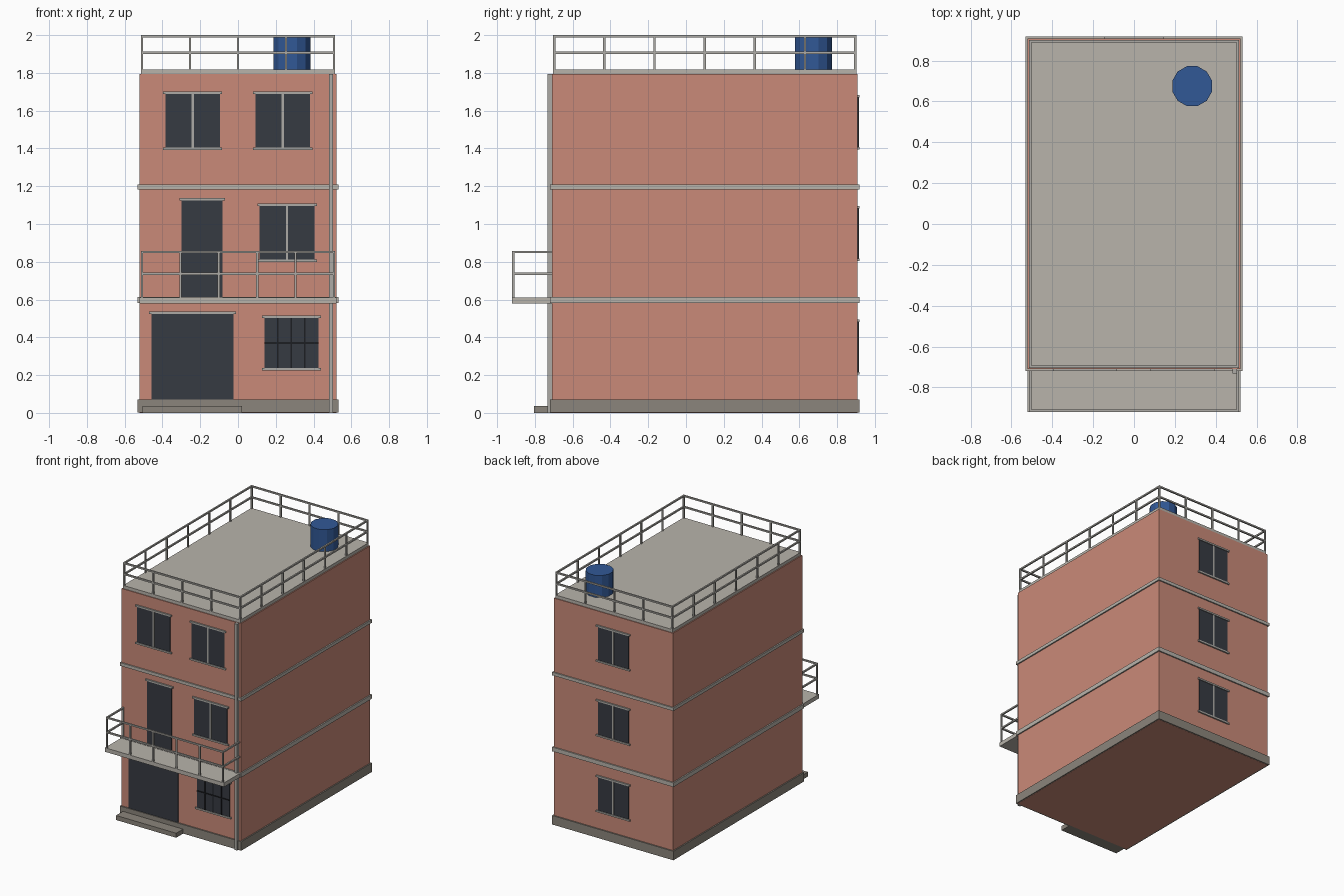
import bpy
import bmesh
import math
from mathutils import Matrix

cube = bpy.data.objects.get("Cube")
if cube:
    bpy.data.objects.remove(cube, do_unlink=True)


def material(name, rgb):
    mat = bpy.data.materials.new(name)
    mat.use_nodes = True
    mat.diffuse_color = (*rgb, 1)
    mat.node_tree.nodes["Principled BSDF"].inputs["Base Color"].default_value = (*rgb, 1)
    return mat


PLASTER = material("terracotta plaster", (0.59, 0.255, 0.19))
CONCRETE = material("light concrete", (0.48, 0.455, 0.41))
STONE = material("dark stone", (0.26, 0.235, 0.20))
METAL = material("grey metal", (0.42, 0.41, 0.38))
GLASS = material("dark glass", (0.037, 0.043, 0.054))
IRON = material("black iron", (0.012, 0.013, 0.016))
BLUE = material("blue plastic", (0.031, 0.098, 0.305))


def finish(name, bm, mat):
    mesh = bpy.data.meshes.new(name)
    bm.to_mesh(mesh)
    bm.free()
    mesh.materials.append(mat)
    obj = bpy.data.objects.new(name, mesh)
    bpy.context.collection.objects.link(obj)
    return obj


def add_box(bm, x, y, z):
    """Add a box spanning the given (low, high) ranges."""
    spans = (x, y, z)
    mid = [(a + b) / 2 for a, b in spans]
    size = [abs(b - a) for a, b in spans]
    bmesh.ops.create_cube(bm, size=1, matrix=Matrix.Translation(mid) @ Matrix.Diagonal((*size, 1)))


def box(name, x, y, z, mat):
    bm = bmesh.new()
    add_box(bm, x, y, z)
    return finish(name, bm, mat)


FRONT, BACK = -0.71, 0.908
HALF = 0.522

# Main body, plinth, floor bands and roof
box("walls", (-HALF, HALF), (FRONT, BACK), (0, 1.793), PLASTER)
OUTER_X, OUTER_Y = (-0.532, 0.532), (FRONT - 0.01, BACK + 0.01)
box("plinth", OUTER_X, OUTER_Y, (0.001, 0.072), STONE)
box("lower_band", OUTER_X, OUTER_Y, (0.581, 0.614), CONCRETE)
box("upper_band", OUTER_X, OUTER_Y, (1.183, 1.208), CONCRETE)
box("roof_slab", (-0.514, 0.514), (FRONT + 0.006, BACK - 0.006), (1.79, 1.818), CONCRETE)
box("balcony_slab", (-0.522, 0.522), (-0.92, FRONT), (0.58, 0.612), CONCRETE)
box("entrance_step", (-0.505, 0.022), (-0.805, FRONT), (0, 0.036), STONE)
box("drain_pipe", (0.482, 0.504), (-0.733, FRONT), (0, 1.793), METAL)


def opening(name, cx, width, z0, z1, side=-1, sill=True, mullion=True):
    """Door or window panel with lintel, sill and centre bar; side -1 is the front."""
    wall = FRONT if side < 0 else BACK
    half = width / 2

    def depth(d):
        return (wall - side * 0.01, wall + side * d)

    box(name + "_panel", (cx - half, cx + half), depth(0.004), (z0, z1), GLASS)
    trim = bmesh.new()
    ledge = (cx - half - 0.013, cx + half + 0.013)
    add_box(trim, ledge, depth(0.011), (z1 - 0.002, z1 + 0.011))
    if sill:
        add_box(trim, ledge, depth(0.011), (z0 - 0.011, z0 + 0.002))
    if mullion:
        add_box(trim, (cx - 0.006, cx + 0.006), depth(0.007), (z0, z1))
    finish(name + "_trim", trim, METAL)


# Front doors and windows
opening("garage_door", -0.241, 0.434, 0.072, 0.526, sill=False, mullion=False)
opening("balcony_door", -0.19, 0.216, 0.612, 1.126, sill=False, mullion=False)
opening("ground_window", 0.283, 0.286, 0.236, 0.504, mullion=False)
opening("middle_window", 0.26, 0.29, 0.81, 1.097)
opening("top_right_window", -0.24, 0.287, 1.404, 1.69)
opening("top_left_window", 0.237, 0.287, 1.404, 1.69)

# Back windows, one per floor
for i, z in enumerate((0.215, 0.815, 1.405)):
    opening("back_window_%d" % (i + 1), 0, 0.27, z, z + 0.268, side=1)

# Iron grille over the ground window
grille = bmesh.new()
for k in (-1, 0, 1):
    x = 0.283 + k * 0.0715
    add_box(grille, (x - 0.004, x + 0.004), (FRONT, FRONT - 0.009), (0.236, 0.504))
add_box(grille, (0.14, 0.426), (FRONT, FRONT - 0.009), (0.366, 0.374))
finish("window_grille", grille, IRON)


def railing(name, corners, spans, z0, heights, r=0.006, end_post=True):
    """Posts and rails along axis-aligned runs between corner points."""
    bm = bmesh.new()
    for (a, b), count in zip(zip(corners, corners[1:]), spans):
        for h in heights:
            add_box(bm, (min(a[0], b[0]) - r, max(a[0], b[0]) + r),
                    (min(a[1], b[1]) - r, max(a[1], b[1]) + r), (h - r, h + r))
        for i in range(count):
            x = a[0] + (b[0] - a[0]) * i / count
            y = a[1] + (b[1] - a[1]) * i / count
            add_box(bm, (x - r, x + r), (y - r, y + r), (z0, heights[0]))
    return finish(name, bm, METAL)


# Railings
rx, ry0, ry1 = 0.508, FRONT + 0.012, BACK - 0.012
railing("roof_railing", [(-rx, ry0), (rx, ry0), (rx, ry1), (-rx, ry1), (-rx, ry0)],
        (4, 6, 4, 6), 1.815, (1.994, 1.907))
by = -0.914
railing("balcony_railing", [(-rx, FRONT), (-rx, by), (rx, by), (rx, FRONT)],
        (1, 5, 1), 0.61, (0.852, 0.736))

# Water tank
tank = bmesh.new()
bmesh.ops.create_cone(tank, cap_ends=True, segments=12, radius1=0.101, radius2=0.101, depth=0.175,
                      matrix=Matrix.Translation((0.285, 0.675, 1.9045))
                      @ Matrix.Rotation(math.radians(15), 4, "Z"))
finish("water_tank", tank, BLUE)
